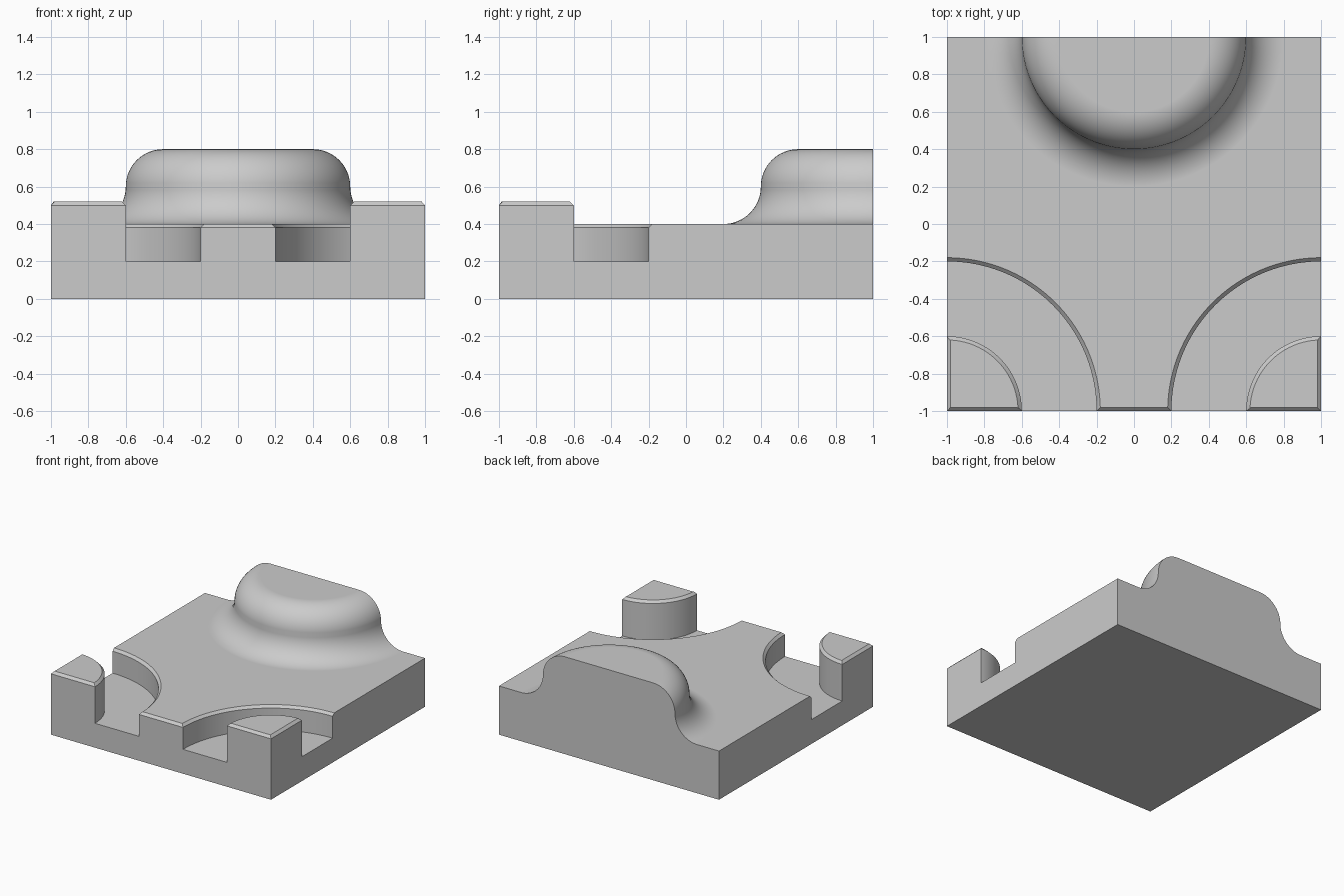
import bpy, bmesh
from math import sin, cos, pi, radians
from mathutils import Vector

if "Cube" in bpy.data.objects:
    bpy.data.objects.remove(bpy.data.objects["Cube"])

FLOOR, DECK, POST, BOSS = 0.2, 0.4, 0.52, 0.8
CHAMFER, FILLET = 0.02, 0.2

grey = bpy.data.materials.new("plain grey")
grey.use_nodes = True
grey.diffuse_color = (0.6, 0.6, 0.6, 1)
grey.node_tree.nodes["Principled BSDF"].inputs["Base Color"].default_value = (0.6, 0.6, 0.6, 1)


def arc(cx, cy, r, start, end, steps):
    """Points on an arc, angles in degrees."""
    angles = [radians(start + (end - start) * i / steps) for i in range(steps + 1)]
    return [(round(cx + r * cos(a), 6), round(cy + r * sin(a), 6)) for a in angles]


def finish(name, bm):
    bmesh.ops.recalc_face_normals(bm, faces=bm.faces)
    mesh = bpy.data.meshes.new(name)
    bm.to_mesh(mesh)
    bm.free()
    mesh.materials.append(grey)
    obj = bpy.data.objects.new(name, mesh)
    bpy.context.collection.objects.link(obj)
    return obj


def prism(name, outline, top, chamfered=None):
    """Extrude an outline up from the ground and chamfer chosen top edges."""
    bm = bmesh.new()
    face = bm.faces.new([bm.verts.new((x, y, 0)) for x, y in outline])
    up = bmesh.ops.extrude_face_region(bm, geom=[face], use_keep_orig=True)["geom"]
    bmesh.ops.translate(bm, vec=(0, 0, top), verts=[v for v in up if isinstance(v, bmesh.types.BMVert)])
    bmesh.ops.recalc_face_normals(bm, faces=bm.faces)
    if chamfered:
        edges = [e for e in bm.edges if all(v.co.z > top - 0.001 for v in e.verts)
                 and chamfered((e.verts[0].co + e.verts[1].co) / 2)]
        bmesh.ops.bevel(bm, geom=edges, offset=CHAMFER, segments=1, affect='EDGES')
    return finish(name, bm)


# Bottom slab, forming the floor of the pockets
body = prism("base_block", [(-1, -1), (1, -1), (1, 1), (-1, 1)], FLOOR)

# Deck with a round pocket at each front corner
right_pocket = arc(-1, -1, 0.8, 90, 0, 48)
left_pocket = arc(1, -1, 0.8, 180, 90, 48)
deck = prism("deck", [(1, 1), (-1, 1)] + right_pocket + left_pocket, DECK,
             lambda p: p.y < -0.1)

# Quarter-round posts standing in the front corners
posts = [prism(side + "_post", [(x, -1)] + arc(x, -1, 0.4, a, a + 90, 40), POST, lambda p: True)
         for side, x, a in (("right", -1, 0), ("left", 1, 90))]

# Half-round boss at the back, rounded on top and flared into the deck
profile = [(0, BOSS)] + arc(0.4, BOSS - FILLET, FILLET, 90, 0, 16)
profile += arc(0.8, DECK + FILLET, FILLET, 180, 270, 16)[1:]
profile += [(0.8, FLOOR + 0.1), (0, FLOOR + 0.1)]
bm = bmesh.new()
pts = [bm.verts.new((r, 1, z)) for r, z in profile]
chain = [bm.edges.new(pair) for pair in zip(pts, pts[1:])]
bmesh.ops.spin(bm, geom=pts + chain, cent=(0, 1, 0), axis=(0, 0, 1), angle=-pi, steps=72)
bmesh.ops.remove_doubles(bm, verts=bm.verts, dist=0.0001)
for v in bm.verts:
    if abs(v.co.y - 1) < 0.0001:
        v.co.y = 1
bmesh.ops.edgeloop_fill(bm, edges=[e for e in bm.edges if e.is_boundary])
boss = finish("boss", bm)

# Join everything into one clean solid
bpy.context.view_layer.objects.active = body
for part in [deck] + posts + [boss]:
    mod = body.modifiers.new("join", 'BOOLEAN')
    mod.operation, mod.solver, mod.object = 'UNION', 'EXACT', part
    bpy.ops.object.modifier_apply(modifier=mod.name)
    bpy.data.objects.remove(part)

bm = bmesh.new()
bm.from_mesh(body.data)
bmesh.ops.remove_doubles(bm, verts=bm.verts, dist=0.0001)
bmesh.ops.dissolve_limit(bm, angle_limit=0.002, verts=bm.verts, edges=bm.edges)
bm.to_mesh(body.data)
bm.free()

# Smooth the curved walls, keep flats flat
bpy.ops.object.select_all(action='DESELECT')
body.select_set(True)
bpy.ops.object.shade_smooth_by_angle(angle=radians(30))
flat = body.modifiers.new("flat faces", 'WEIGHTED_NORMAL')
flat.keep_sharp = True
